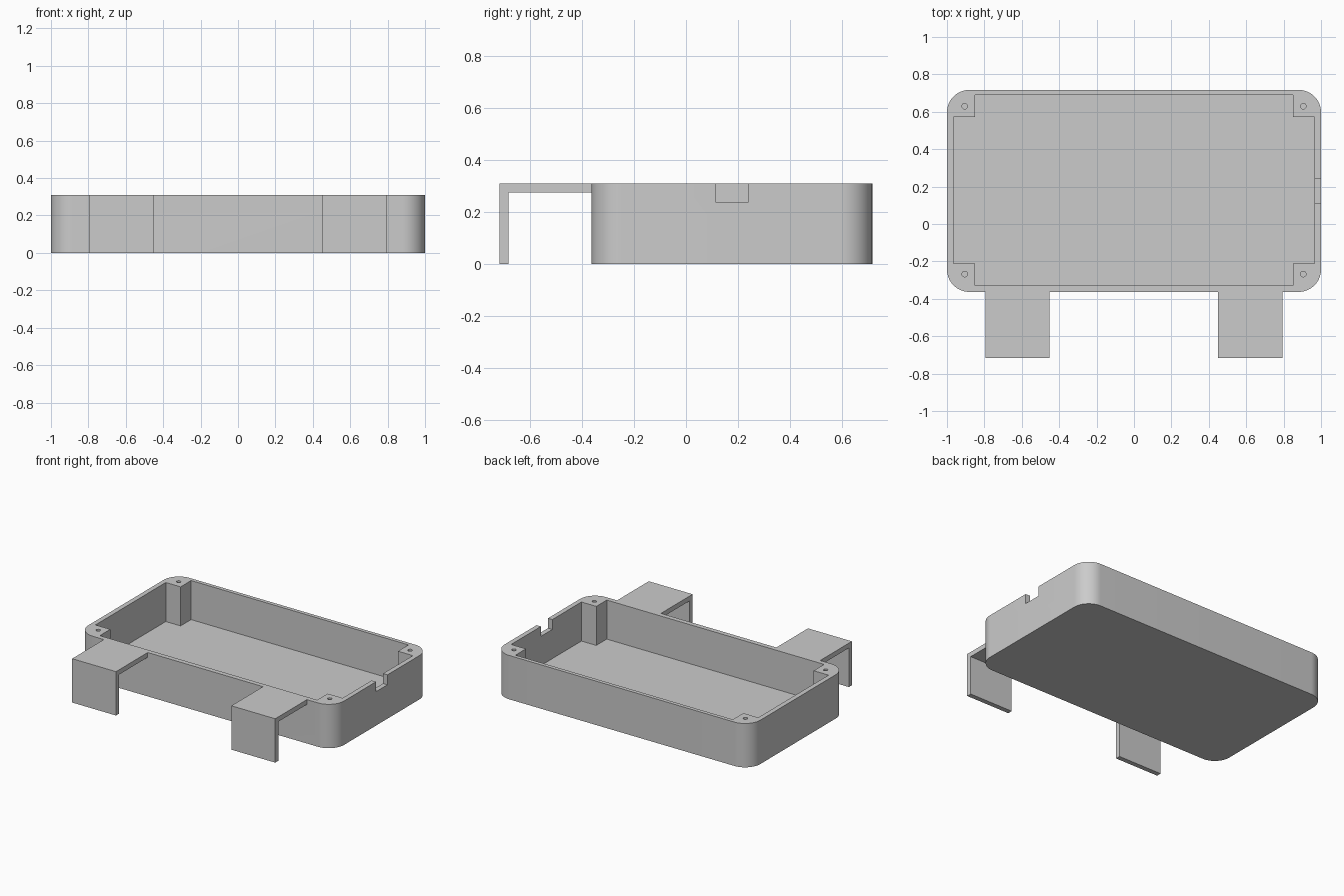
import bpy, bmesh
from math import pi, sin, cos, radians

if "Cube" in bpy.data.objects:
    bpy.data.objects.remove(bpy.data.objects["Cube"], do_unlink=True)

HEIGHT, WALL, RADIUS = 0.31, 0.034, 0.12
FRONT, BACK, CLIP_FRONT = -0.363, 0.717, -0.717
POST_X, POST_Y = 0.85, 0.117  # post inner face, post depth from inner wall

grey = bpy.data.materials.new("plain grey")
grey.use_nodes = True
grey.diffuse_color = (0.6, 0.6, 0.6, 1)
grey.node_tree.nodes["Principled BSDF"].inputs["Base Color"].default_value = (0.6, 0.6, 0.6, 1)


def prism(name, outline, low, high, axis="z"):
    """Extrude a closed outline along z (x, y points) or x (y, z points)."""
    place = (lambda a, b: (a, b, low)) if axis == "z" else (lambda a, b: (low, a, b))
    step = (0, 0, high - low) if axis == "z" else (high - low, 0, 0)
    bm = bmesh.new()
    face = bm.faces.new([bm.verts.new(place(a, b)) for a, b in outline])
    top = bmesh.ops.extrude_face_region(bm, geom=[face])["geom"]
    bmesh.ops.translate(bm, vec=step, verts=[v for v in top if isinstance(v, bmesh.types.BMVert)])
    bmesh.ops.recalc_face_normals(bm, faces=bm.faces)
    mesh = bpy.data.meshes.new(name)
    bm.to_mesh(mesh)
    bm.free()
    mesh.materials.append(grey)
    obj = bpy.data.objects.new(name, mesh)
    bpy.context.collection.objects.link(obj)
    return obj


def combine(target, tool, operation):
    """Apply a boolean and discard the tool."""
    mod = target.modifiers.new(operation, "BOOLEAN")
    mod.operation, mod.solver, mod.object = operation, "EXACT", tool
    bpy.ops.object.select_all(action="DESELECT")
    bpy.context.view_layer.objects.active = target
    target.select_set(True)
    bpy.ops.object.modifier_apply(modifier=mod.name)
    bpy.data.objects.remove(tool, do_unlink=True)


def arc(cx, cy, r, start, sweep, steps):
    return [(cx + r * cos(start + sweep * i / steps), cy + r * sin(start + sweep * i / steps))
            for i in range(steps + 1)]


# Tray body with rounded upright corners
outline = []
for i, (sx, sy) in enumerate([(1, 1), (-1, 1), (-1, -1), (1, -1)]):
    cy = BACK - RADIUS if sy > 0 else FRONT + RADIUS
    outline += arc(sx * (1 - RADIUS), cy, RADIUS, i * pi / 2, pi / 2, 16)
tray = prism("tray", outline, 0, HEIGHT)

# Cavity that leaves a square post in every corner
x, y0, y1 = 1 - WALL, FRONT + WALL, BACK - WALL + 0.007
p0, p1 = y0 + POST_Y, y1 - POST_Y
cavity = [(POST_X, y0), (POST_X, p0), (x, p0), (x, p1), (POST_X, p1), (POST_X, y1)]
cavity += [(-a, b) for a, b in reversed(cavity)]
combine(tray, prism("cavity_cutter", cavity, WALL, HEIGHT + 0.1), "DIFFERENCE")

# Cable notch in the left wall
notch = [(0.113, 0.24), (0.24, 0.24), (0.24, 0.4), (0.113, 0.4)]
combine(tray, prism("notch_cutter", notch, 0.94, 1.1, "x"), "DIFFERENCE")

# Screw holes in the posts
for sx in (-1, 1):
    for cy in (-0.268, 0.63):
        hole = arc(sx * 0.905, cy, 0.015, 0, 2 * pi, 20)[:-1]
        combine(tray, prism("hole_cutter", hole, 0.06, HEIGHT + 0.1), "DIFFERENCE")

# Two hanging clips, L-shaped in profile, joined to the front wall
clip_inner = FRONT + WALL / 2
clip = [(clip_inner, HEIGHT), (CLIP_FRONT, HEIGHT), (CLIP_FRONT, 0), (CLIP_FRONT + WALL, 0),
        (CLIP_FRONT + WALL, HEIGHT - WALL), (clip_inner, HEIGHT - WALL)]
for side, left_edge in (("right", -0.795), ("left", 0.45)):
    combine(tray, prism(side + "_clip", clip, left_edge, left_edge + 0.343, "x"), "UNION")

bpy.ops.object.select_all(action="DESELECT")
tray.select_set(True)
bpy.context.view_layer.objects.active = tray
bpy.ops.object.shade_smooth_by_angle(angle=radians(30))
